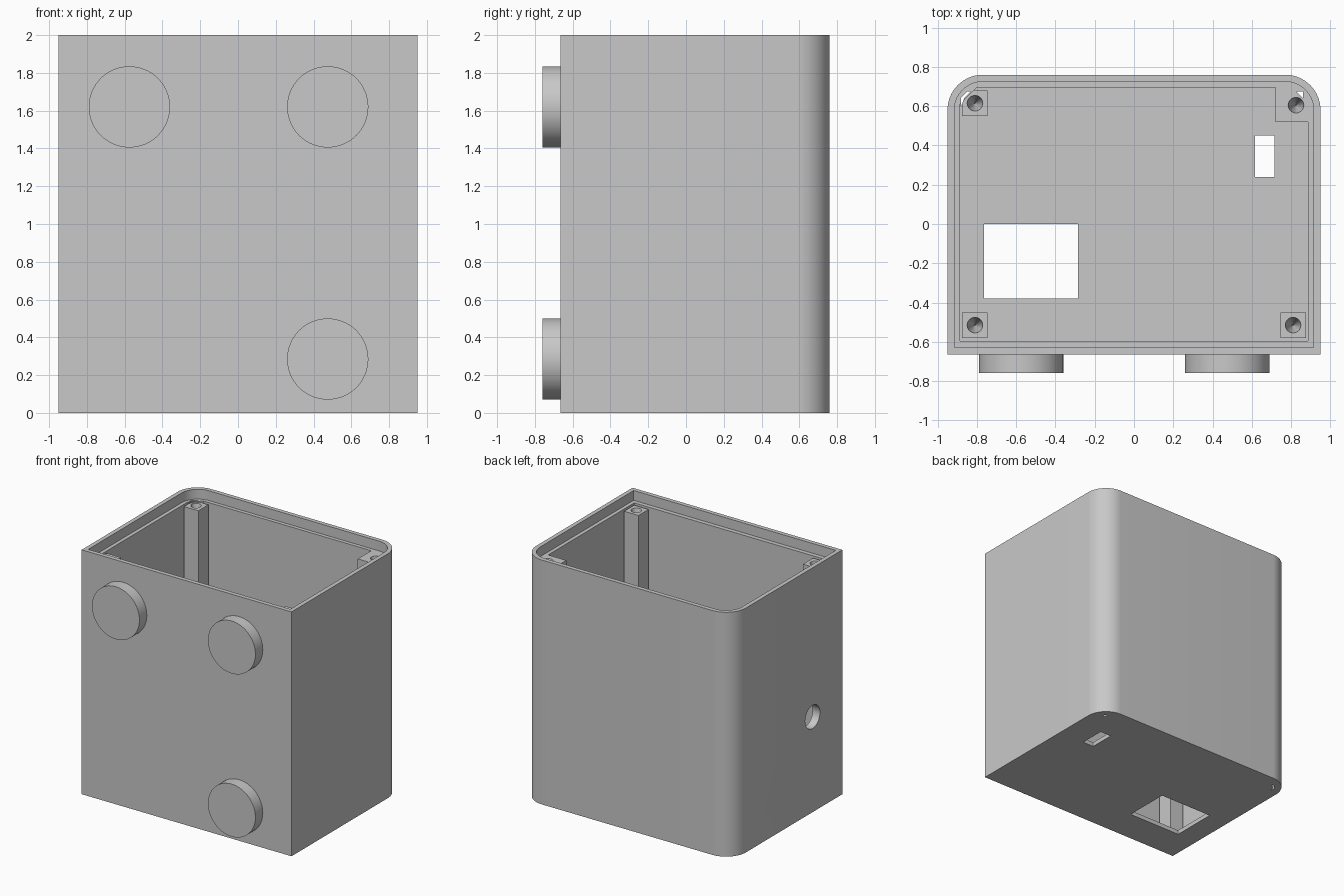
import bpy, bmesh, math

if "Cube" in bpy.data.objects:
    bpy.data.objects.remove(bpy.data.objects["Cube"], do_unlink=True)

grey = bpy.data.materials.new("plain grey")
grey.use_nodes = True
colour = (0.58, 0.58, 0.58, 1)
grey.diffuse_color = colour
grey.node_tree.nodes["Principled BSDF"].inputs["Base Color"].default_value = colour


def add_object(name, bm):
    bmesh.ops.recalc_face_normals(bm, faces=bm.faces[:])
    mesh = bpy.data.meshes.new(name)
    bm.to_mesh(mesh)
    bm.free()
    mesh.materials.append(grey)
    obj = bpy.data.objects.new(name, mesh)
    bpy.context.collection.objects.link(obj)
    return obj


def prism(name, outline, z0, z1):
    """Extrude a flat outline upwards."""
    bm = bmesh.new()
    base = bm.faces.new([bm.verts.new((x, y, z0)) for x, y in outline])
    top = bmesh.ops.extrude_face_region(bm, geom=[base])["geom"]
    verts = [v for v in top if isinstance(v, bmesh.types.BMVert)]
    bmesh.ops.translate(bm, verts=verts, vec=(0, 0, z1 - z0))
    return add_object(name, bm)


def rectangle(x0, x1, y0, y1):
    return [(x0, y0), (x1, y0), (x1, y1), (x0, y1)]


def cone(name, location, r_bottom, r_top, depth, rotation=(0, 0, 0), segments=48):
    bm = bmesh.new()
    bmesh.ops.create_cone(bm, cap_ends=True, segments=segments,
                          radius1=r_bottom, radius2=r_top, depth=depth)
    obj = add_object(name, bm)
    obj.location, obj.rotation_euler = location, rotation
    return obj


def apply_boolean(target, other, operation="DIFFERENCE"):
    mod = target.modifiers.new("boolean", "BOOLEAN")
    mod.operation, mod.solver, mod.object = operation, "EXACT", other
    bpy.context.view_layer.update()
    bpy.ops.object.select_all(action="DESELECT")
    bpy.context.view_layer.objects.active = target
    target.select_set(True)
    bpy.ops.object.modifier_apply(modifier=mod.name)
    bpy.data.objects.remove(other, do_unlink=True)


def smooth(obj):
    bpy.ops.object.select_all(action="DESELECT")
    bpy.context.view_layer.objects.active = obj
    obj.select_set(True)
    bpy.ops.object.shade_smooth_by_angle(angle=math.radians(30))


HALF_W, FRONT, BACK, RADIUS = 0.95, -0.665, 0.76, 0.18
LEDGE, FLOOR, POST_TOP = 1.92, 0.035, 1.91


def case_outline(inset):
    """Square front corners, rounded back corners."""
    w, r = HALF_W - inset, RADIUS - inset
    points = [(-w, FRONT + inset), (w, FRONT + inset)]
    for side, start in ((1, 0), (-1, 90)):
        for i in range(17):
            a = math.radians(start + 90 * i / 16)
            points.append((side * (w - r) + r * math.cos(a),
                           BACK - inset - r + r * math.sin(a)))
    return points


def corner_slits():
    """Small slits beside the two back screw posts."""
    return [prism("slit", [(0.825, 0.675), (0.86, 0.64), (0.86, 0.675)], -0.1, 2.1),
            prism("slit", [(-0.88, 0.60), (-0.865, 0.64), (-0.83, 0.675),
                           (-0.85, 0.675), (-0.88, 0.645)], -0.1, 2.1)]


# Case shell with a lid recess and a cavity notched at the back screw block
case = prism("case_shell", case_outline(0), 0, 2)
apply_boolean(case, prism("recess", case_outline(0.035), LEDGE, 2.2))
cavity = [(-0.885, -0.595), (0.885, -0.595), (0.885, 0.52), (0.72, 0.52),
          (0.72, 0.695), (-0.80, 0.695), (-0.885, 0.61)]
apply_boolean(case, prism("cavity", cavity, FLOOR, 2.2))

# Openings in the floor
for opening in (rectangle(-0.765, -0.285, -0.38, 0.0),
                rectangle(0.615, 0.715, 0.24, 0.45)):
    apply_boolean(case, prism("floor_opening", opening, -0.1, 0.2))

# Round cable hole in the side wall
apply_boolean(case, cone("cable_hole", (-0.92, -0.28, 0.78), 0.095, 0.095, 0.3,
                         (0, math.pi / 2, 0)))

# Screw hole in the solid corner block, and the slits
apply_boolean(case, cone("screw_hole", (0.825, 0.605, LEDGE - 0.1),
                         0.001, 0.04, 0.202, segments=24))
for slit in corner_slits():
    apply_boolean(case, slit)
smooth(case)

# Square screw posts standing on the floor
for name, x, y in (("back_right_post", -0.81, 0.615),
                   ("front_right_post", -0.81, -0.515),
                   ("front_left_post", 0.81, -0.515)):
    h = 0.065
    post = prism(name, rectangle(x - h, x + h, y - h, y + h), FLOOR - 0.005, POST_TOP)
    apply_boolean(post, cone("screw_hole", (x, y, POST_TOP - 0.1),
                             0.001, 0.04, 0.202, segments=24))
    if y > 0:
        for slit in corner_slits():
            apply_boolean(post, slit)
    smooth(post)

# Round discs on the front
for name, x, z in (("upper_right_disc", -0.575, 1.62),
                   ("upper_left_disc", 0.475, 1.62),
                   ("lower_left_disc", 0.475, 0.285)):
    smooth(cone(name, (x, FRONT - 0.045, z), 0.215, 0.215, 0.1,
                (math.pi / 2, 0, 0), segments=64))
